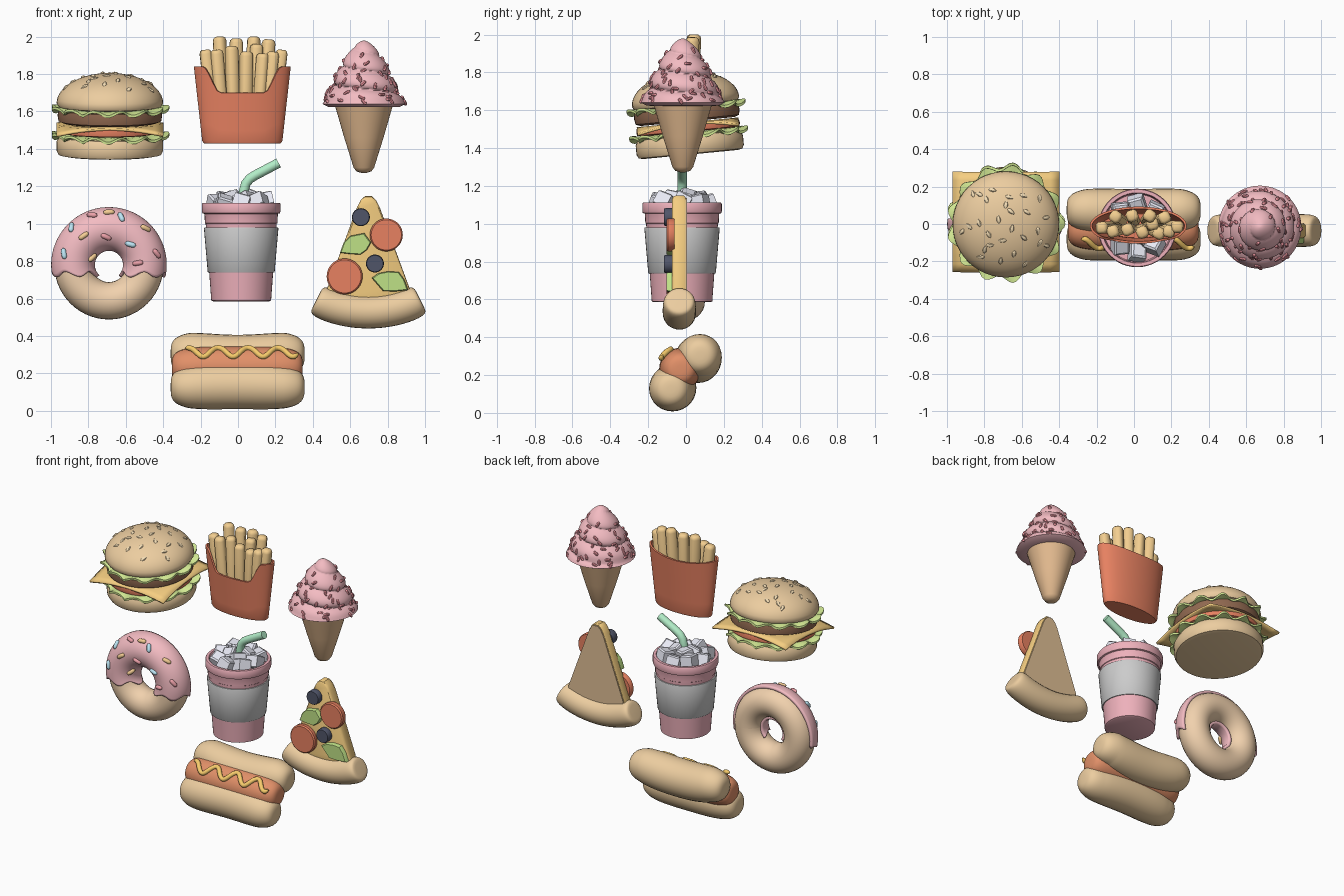
import bpy, bmesh, random
from math import sin, cos, pi, radians, asin, sqrt, tau
from mathutils import Vector, Matrix, Euler

if "Cube" in bpy.data.objects:
    bpy.data.objects.remove(bpy.data.objects["Cube"])

random.seed(4)
BUN, RED, PINK = (.84, .61, .35), (.8, .22, .12), (.9, .5, .54)
GOLD, CHEESE, GREEN = (.9, .62, .28), (.92, .62, .22), (.66, .83, .3)


def make(name, parts, color=None, wrap=True, caps=True, angle=40):
    """One object from lofted parts; each part is a list of equal-sized rings."""
    bm = bmesh.new()
    for rings in parts:
        v = [[bm.verts.new(p) for p in ring] for ring in rings]
        n = len(v[0])
        for a, b in zip(v, v[1:]):
            for i in range(n if wrap else n - 1):
                j = (i + 1) % n
                bm.faces.new((a[i], a[j], b[j], b[i]))
        if caps:
            bm.faces.new(v[0])
            bm.faces.new(v[-1])
    bmesh.ops.recalc_face_normals(bm, faces=bm.faces)
    me = bpy.data.meshes.new(name)
    bm.to_mesh(me)
    bm.free()
    me.shade_smooth()
    me.set_sharp_from_angle(angle=radians(angle))
    ob = bpy.data.objects.new(name, me)
    bpy.context.collection.objects.link(ob)
    if color:
        m = bpy.data.materials.new(name)
        m.diffuse_color = (*color, 1)
        m.use_nodes = True
        m.node_tree.nodes["Principled BSDF"].inputs["Base Color"].default_value = m.diffuse_color
        me.materials.append(m)
    return ob


def revolve(profile, M=Matrix(), n=48):
    return [[M @ Vector((r * cos(tau * i / n), r * sin(tau * i / n), z)) for i in range(n)]
            for r, z in profile]


def tube(path, radii, n=20):
    path, rings = [Vector(p) for p in path], []
    for k, p in enumerate(path):
        t = (path[min(k + 1, len(path) - 1)] - path[max(k - 1, 0)]).normalized()
        a = (Vector((0, 1, 0)) - t * t.y).normalized()
        b = t.cross(a)
        rings.append([p + (a * cos(tau * i / n) + b * sin(tau * i / n)) * radii[k] for i in range(n)])
    return rings


def roll(L, r, p, f, n=40):
    """Blunt sausage shape of half length L following f(s)."""
    a = [radians(-88.5 + 177 * i / n) for i in range(n + 1)]
    return tube([f(L * sin(x)) for x in a],
                [r * max(1 - abs(sin(x)) ** p, 0) ** (1 / p) for x in a], 28)


def capsule(L, r):
    c = .7 * r
    return [(r * .15, -L), (c, -L + r * .3), (r, -L + r), (r, L - r), (c, L - r * .3), (r * .15, L)]


def lay(pos, normal, spin):
    """Frame at pos whose z axis lies in the surface, x axis along the normal."""
    n = Vector(normal).normalized()
    t = n.orthogonal().normalized()
    t.rotate(Matrix.Rotation(spin, 3, n))
    M = Matrix((n, t.cross(n), t)).transposed().to_4x4()
    return Matrix.Translation(pos) @ M


# ---- Burger, slightly tipped forward
B = Matrix.Translation((-.685, .005, 1.57)) @ Matrix.Rotation(radians(5.5), 4, 'X')
make("bottom_bun", [revolve([(.25, -.205), (.275, -.2), (.285, -.18), (.285, -.13), (.27, -.105), (.24, -.1)], B)], BUN)
dome = lambda r: .075 + .16 * sqrt(max(0, 1 - (r / .285) ** 2))
make("top_bun", [revolve([(.24, .05), (.275, .058)] + [(.285 * cos(a * pi / 24), .075 + .16 * sin(a * pi / 24))
                 for a in range(12)] + [(.004, .235)], B)], BUN)
make("patty", [revolve([(.25, -.03), (.275, -.02), (.28, .01), (.275, .04), (.25, .05)], B)], (.28, .14, .08))
make("tomato", [revolve([(.25, -.085), (.272, -.08), (.275, -.062), (.272, -.045), (.25, -.04)], B)], RED)


def lettuce(h):
    rings = []
    for r, z, w in ((.1, -.008, 0), (.26, -.008, .3), (.3, -.008, 1), (.3, .006, 1), (.26, .008, .3), (.1, .008, 0)):
        rings.append([B @ Vector(((r + .018 * w * cos(13 * a)) * cos(a), (r + .018 * w * cos(13 * a)) * sin(a),
                                  h + z + w * (.014 * sin(13 * a + .6) - .004))) for a in (tau * i / 104 for i in range(104))])
    return rings


make("lettuce", [lettuce(-.095), lettuce(.048)], GREEN)
g = [-1 + i / 6 for i in range(13)]
sheet = [[B @ Vector((.286 * x, .27 * y, -.034 - .3 * max(0, sqrt(x * x + y * y) * .28 - .28))) for x in g] for y in g]
ch = make("burger_cheese", [sheet], CHEESE, wrap=False, caps=False)
ch.modifiers.new("thick", 'SOLIDIFY').thickness = .013
seeds = []
for i in range(28):
    r, a = .25 * sqrt((i + .5) / 28), i * 2.4 + random.uniform(-.4, .4)
    M = B @ lay((r * cos(a), r * sin(a), dome(r)), (r * cos(a) * .5, r * sin(a) * .5, .16), random.uniform(0, 6))
    seeds.append(revolve([(.002, -.022), (.008, -.014), (.011, -.004), (.008, .01), (.002, .022)], M @ Matrix.Diagonal((.8, 1.1, 1, 1)), 8))
make("sesame_seeds", seeds, (.9, .72, .46))

# ---- Fries in a scooped carton
def lip(a):
    x = abs(cos(a))
    if sin(a) >= 0:
        return 1.81 + .03 * x * x
    t = min(1, max(0, (x - .5) / .32))
    return 1.7 + .14 * t * t * (3 - 2 * t)


rings = []
for k in (0, .03, .25, .5, .75, 1):
    ring = []
    for i in range(64):
        a = tau * i / 64
        z = 1.43 + (lip(a) - 1.43) * k
        f = (z - 1.43) / .41
        s = .96 if k == 0 else 1
        ring.append(Vector((.023 + (.213 + .046 * f) * s * cos(a), -.01 + (.075 + .03 * f) * s * sin(a), z)))
    rings.append(ring)
box = make("fries_carton", [rings], RED)
bm = bmesh.new()
bm.from_mesh(box.data)
bmesh.ops.delete(bm, geom=[max(bm.faces, key=lambda f: len(f.verts) * 10 + f.calc_center_median().z)], context='FACES_ONLY')
bm.to_mesh(box.data)
bm.free()
sol = box.modifiers.new("thick", 'SOLIDIFY')
sol.thickness = .012
fries = []
for x, y, z in ((-.175, -.02, 1.93), (-.1, .04, 2.0), (-.01, .045, 1.99), (.085, .045, 2.0), (.165, .035, 1.985), (.235, -.015, 1.93),
                (-.115, -.04, 1.93), (-.035, -.03, 1.95), (.045, -.045, 1.92), (.1, .0, 1.96), (.135, -.05, 1.91), (.19, -.04, 1.92)):
    foot, top = Vector((.023 + (x - .023) * .75, y * .6 - .005, 1.5)), Vector((x, y, z))
    M = Matrix.Translation(foot) @ (top - foot).to_track_quat('Z', 'Y').to_matrix().to_4x4()
    L, sq = (top - foot).length, []
    for s, h in ((.032, 0), (.032, L - .022), (.028, L - .008), (.018, L)):
        sq.append([M @ Vector((s * u, s * v, h)) for u, v in ((1, .55), (.55, 1), (-.55, 1), (-1, .55), (-1, -.55), (-.55, -1), (.55, -1), (1, -.55))])
    fries.append(sq)
make("fries", fries, GOLD, angle=50)

# ---- Ice cream cone
I = Matrix.Translation((.673, -.017, 0))
make("cone", [revolve([(.015, 1.272), (.04, 1.28), (.055, 1.3), (.105, 1.46), (.157, 1.64)], I)], (.78, .5, .28))


def cream(a, t):
    s = abs(sin(pi * (3.4 * t + .2 + a / tau + .25)))
    s = 1 - (1 - sqrt(s)) * min(1, 5 * t)
    r = .222 * (1 - t) ** .6 * (.8 + .2 * s)
    return I @ Vector((r * cos(a), r * sin(a), 1.64 + .34 * t))


angs = [tau * i / 64 - pi for i in range(64)]
make("soft_serve", [revolve([(.12, 1.622), (.19, 1.624)], I @ Matrix.Rotation(pi, 4, 'Z'), 64)
                    + [[cream(a, i / 60 * .998) for a in angs] for i in range(61)]], PINK, angle=80)
bits = []
for i in range(85):
    t, a = .86 * (1 - sqrt(1 - (i + .5) / 85)) + .02, i * 2.4 + random.uniform(-.3, .3)
    bits.append(revolve(capsule(.019, .0095), lay(cream(a, t), (cos(a), sin(a), .5), random.uniform(0, 6)), 8))
make("cone_sprinkles", bits, (.82, .3, .34))

# ---- Donut facing front
C, R, m = Vector((-.69, 0, .78)), .192, .1


def donut(u, v, r):
    q = R + r * cos(v)
    return C + Vector((q * cos(u), -r * sin(v), q * sin(u)))


def icing_row(v, r=.105):
    lo = asin((-.052 + .014 * sin(5 * v)) / (R + r * cos(v)))
    hi = pi - asin((-.05 + .014 * cos(5 * v + .5)) / (R + r * cos(v)))
    return [donut(lo + (hi - lo) * i / 56, v, r) for i in range(57)]


loop = [[donut(tau * i / 56, tau * j / 28, m) for j in range(28)] for i in range(57)]
make("donut", [loop], (.88, .64, .42), caps=False)
ice = make("donut_icing", [[icing_row(radians(-15 + 210 * j / 28)) for j in range(29)]], PINK, wrap=False, caps=False)
sol = ice.modifiers.new("thick", 'SOLIDIFY')
sol.thickness, sol.offset = .024, 0
spots = [(-.09, .265), (.065, .255), (-.135, .155), (-.015, .15), (.115, .11), (.195, .195), (.155, .01),
         (-.24, .06), (-.09, .04), (.255, .06), (-.2, .2), (.0, .28)]
for k, (name, col) in enumerate((("pink", (.85, .36, .4)), ("blue", (.5, .78, .9)), ("orange", (.92, .62, .3)))):
    bits = []
    for x, z in spots[k::3]:
        d = Vector((x, 0, z))
        off = max(-.99, min(.99, (d.length - R) / .117))
        n = d.normalized() * off + Vector((0, -sqrt(1 - off * off), 0))
        bits.append(revolve(capsule(.03, .014), lay(C + d.normalized() * R + n * .119, n, random.uniform(0, 6)), 10))
    make(name + "_donut_sprinkles", bits, col)

# ---- Iced drink
K = Matrix.Translation((.017, -.021, 0))
make("cup", [revolve([(.15, .585), (.16, .59), (.19, 1.0), (.194, 1.003), (.196, 1.05), (.197, 1.053), (.207, 1.056), (.21, 1.065),
                      (.21, 1.105), (.206, 1.112), (.188, 1.112), (.184, 1.105), (.18, 1.04)], K)], (.86, .44, .5), angle=30)
make("cup_sleeve", [revolve([(.16, .738), (.176, .738), (.179, .742), (.199, .974), (.197, .979), (.18, .979)], K)])
cubes = []
for i in range(12):
    r, a = (.13, i * tau / 8) if i < 8 else (.05, i * tau / 4 + .5)
    M = K @ Matrix.Translation((r * cos(a), r * sin(a), (1.11 if i < 8 else 1.125) + random.uniform(-.01, .015))) \
        @ Euler([random.uniform(-.5, .5) for _ in range(3)]).to_matrix().to_4x4()
    cubes.append([[M @ Vector((s * u, s * v, h)) for u, v in ((1, 1), (-1, 1), (-1, -1), (1, -1))]
                  for s, h in ((.032, -.042), (.042, -.034), (.042, .034), (.032, .042))])
make("ice_cubes", cubes, (.82, .83, .92), angle=20)
make("straw", [tube([(.02, -.02, 1.05), (.03, -.02, 1.17), (.042, -.02, 1.215), (.062, -.02, 1.24), (.09, -.02, 1.258), (.217, -.02, 1.325)], [.026] * 6)], (.45, .85, .58))

# ---- Pizza slice
half = [(.225, .58), (.222, .65), (.06, 1.09), (.04, 1.127), (.018, 1.148)]
outline = [(.697 + x, z) for x, z in half] + [(.697 - x, z) for x, z in reversed(half)]


def flat(pts, layers):
    cx, cz = sum(p[0] for p in pts) / len(pts), sum(p[1] for p in pts) / len(pts)
    return [[Vector((cx + (x - cx) * s, y, cz + (z - cz) * s)) for x, z in pts] for y, s in layers]


make("pizza_cheese", [flat(outline, ((-.003, .97), (-.01, 1), (-.055, 1), (-.068, .98), (-.074, .93)))], CHEESE)
make("pizza_base", [flat(outline, ((-.02, .95), (.004, .95)))], (.74, .52, .3))
make("pizza_crust", [roll(.288, .088, 9, lambda s: (.697 + .62 * sin(s / .62), -.035, 1.148 - .62 * cos(s / .62)))], BUN)


def disc(x, z, r, y0=-.06, y1=-.104):
    M = Matrix.Translation((x, 0, z)) @ Matrix.Rotation(pi / 2, 4, 'X')
    return revolve([(r * .95, -y0), (r, -y0 + .006), (r, -y1 - .008), (r * .92, -y1)], M, 36)


make("pepperoni", [disc(.793, .94, .088), disc(.57, .718, .096)], RED)
make("olives", [disc(.657, 1.035, .048, y1=-.115), disc(.732, .787, .048, y1=-.115)], (.08, .09, .14))
pepper = [[(.545, .845), (.565, .9), (.6, .935), (.675, .95), (.712, .9), (.69, .86), (.655, .835), (.6, .838)],
          [(.715, .71), (.75, .735), (.8, .745), (.86, .742), (.89, .7), (.91, .645), (.84, .638), (.775, .64)]]
make("pepper_pieces", [flat(p, ((-.06, 1), (-.095, 1), (-.103, .92))) for p in pepper], (.52, .75, .24))

# ---- Hot dog, opening toward the front and up
dip = lambda s: .022 * (1 - (min(abs(s), .25) / .25) ** 2)
make("hotdog_buns", [roll(.358, .124, 3.6, lambda s: (s - .002, .074 - dip(s) * .5, .304 - dip(s))),
                     roll(.358, .124, 3.6, lambda s: (s - .002, -.08 + dip(s) * .5, .126 + dip(s) * .3))], BUN)
make("sausage", [roll(.35, .112, 4, lambda s: (s - .004, -.03, .232))], (.76, .28, .14))
wave = []
for i in range(71):
    a = radians(133) + .3 * cos(i / 70 * tau * 3.75 + 2.6)
    wave.append((-.28 + .6 * i / 70, -.03 + .116 * cos(a), .232 + .116 * sin(a)))
make("mustard", [tube(wave, [.006, .012] + [.015] * 67 + [.012, .006], 10)], (.93, .6, .15))
